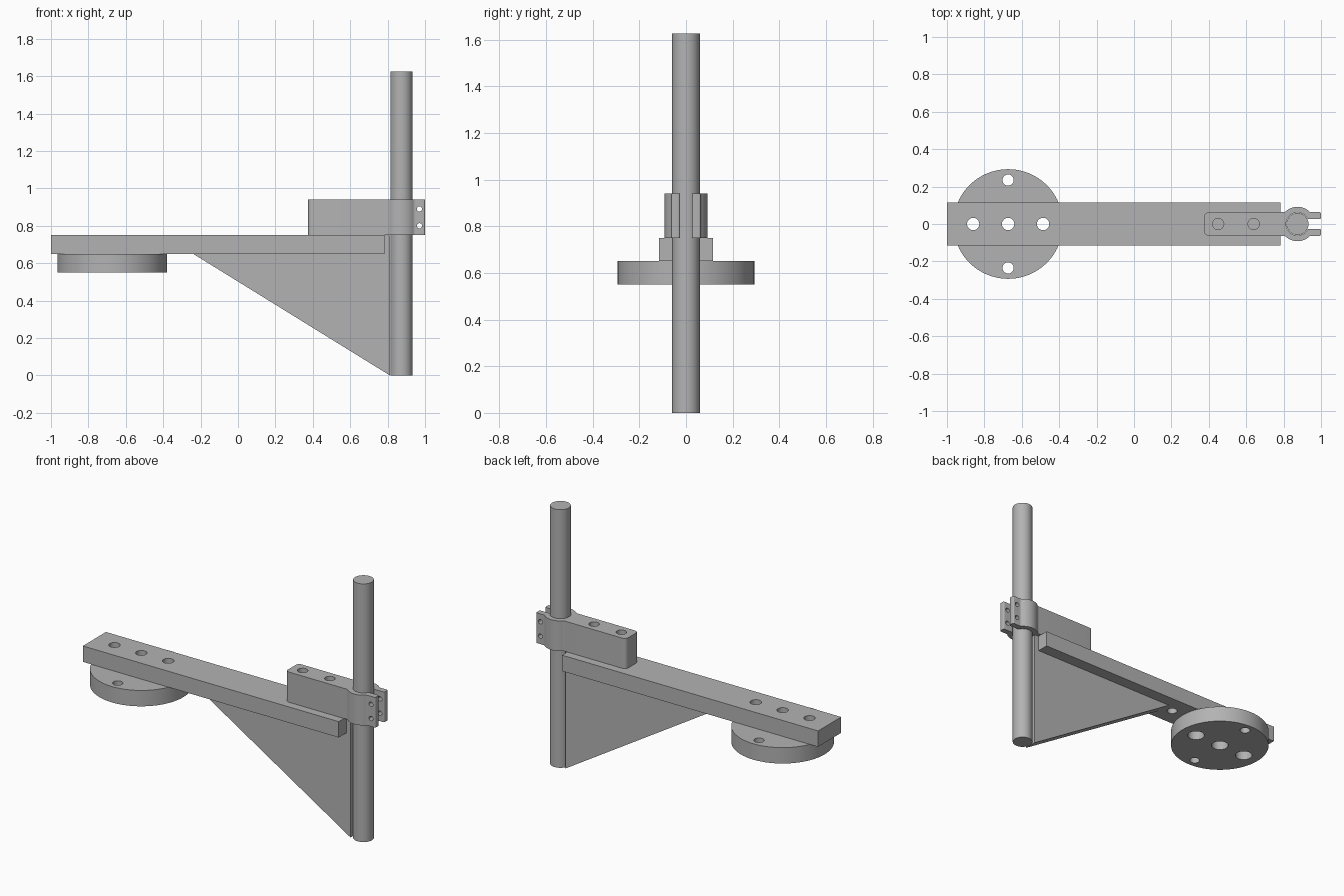
import bpy, bmesh, math
from mathutils import Matrix, Vector

if "Cube" in bpy.data.objects:
    bpy.data.objects.remove(bpy.data.objects["Cube"], do_unlink=True)

steel = bpy.data.materials.new("plain_grey")
steel.use_nodes = True
GREY = (0.45, 0.45, 0.45, 1)
steel.diffuse_color = GREY
bsdf = next(n for n in steel.node_tree.nodes if n.type == 'BSDF_PRINCIPLED')
bsdf.inputs["Base Color"].default_value = GREY


def make(name, bm):
    bmesh.ops.recalc_face_normals(bm, faces=bm.faces)
    mesh = bpy.data.meshes.new(name)
    bm.to_mesh(mesh)
    bm.free()
    mesh.materials.append(steel)
    ob = bpy.data.objects.new(name, mesh)
    bpy.context.collection.objects.link(ob)
    return ob


def prism(name, outline, offset, rounds=()):
    """Extrude an outline of 3D points; rounds = (x, radius) of upright edges to round."""
    bm = bmesh.new()
    face = bm.faces.new([bm.verts.new(p) for p in outline])
    ext = bmesh.ops.extrude_face_region(bm, geom=[face])
    bmesh.ops.translate(bm, vec=offset,
                        verts=[g for g in ext["geom"] if isinstance(g, bmesh.types.BMVert)])
    for x, radius in rounds:
        edges = [e for e in bm.edges if all(abs(v.co.x - x) < 1e-4 for v in e.verts)
                 and abs(e.verts[0].co.z - e.verts[1].co.z) > 0.01]
        bmesh.ops.bevel(bm, geom=edges, offset=radius, segments=5, profile=0.5,
                        affect='EDGES', clamp_overlap=True)
    return make(name, bm)


def cylinder(name, radius, centre, depth, axis='Z', segments=48):
    bm = bmesh.new()
    turn = Matrix.Rotation(math.pi / 2, 4, 'X') if axis == 'Y' else Matrix()
    bmesh.ops.create_cone(bm, cap_ends=True, segments=segments, radius1=radius,
                          radius2=radius, depth=depth,
                          matrix=Matrix.Translation(centre) @ turn)
    return make(name, bm)


def drill(ob, holes, axis='Z'):
    """Cut round holes given as (radius, centre, depth)."""
    for radius, centre, depth in holes:
        cutter = cylinder("hole_cutter", radius, centre, depth, axis, 32)
        cutter.hide_render = True
        mod = ob.modifiers.new("hole", 'BOOLEAN')
        mod.operation, mod.solver, mod.object = 'DIFFERENCE', 'EXACT', cutter
        bpy.context.view_layer.objects.active = ob
        bpy.ops.object.modifier_apply(modifier=mod.name)
        bpy.data.objects.remove(cutter, do_unlink=True)


def arc(cx, cy, radius, start, end, steps):
    angles = [math.radians(start + (end - start) * i / steps) for i in range(steps + 1)]
    return [(cx + radius * math.cos(a), cy + radius * math.sin(a)) for a in angles]


POLE_X, DISC_X, PITCH = 0.874, -0.673, 0.187
ARM_LOW, ARM_TOP, CLAMP_TOP = 0.65, 0.75, 0.94

# Upright pole
pole = cylinder("pole", 0.059, (POLE_X, 0, 0.8125), 1.625, segments=64)

# Horizontal arm with three through holes and one blind hole underneath
arm = prism("arm", [(-1, -0.115, ARM_LOW), (0.782, -0.115, ARM_LOW),
                    (0.782, 0.115, ARM_LOW), (-1, 0.115, ARM_LOW)],
            (0, 0, ARM_TOP - ARM_LOW))
drill(arm, [(0.033, (DISC_X + i * PITCH, 0, 0.7), 0.3) for i in (-1, 0, 1)])
drill(arm, [(0.03, (DISC_X + 2 * PITCH, 0, ARM_LOW), 0.12)])

# Round mounting disc under the arm
disc = cylinder("mounting_disc", 0.293, (DISC_X, 0, 0.6), 0.1, segments=96)
drill(disc, [(0.05, (DISC_X + i * PITCH, 0, 0.6), 0.3) for i in (-1, 0, 1)]
      + [(0.03, (DISC_X, s * 0.235, 0.6), 0.3) for s in (-1, 1)])

# Triangular brace between arm and pole
brace = prism("brace", [(-0.24, -0.04, ARM_LOW), (0.812, -0.04, 0), (0.812, -0.04, ARM_TOP - 0.002),
                        (0.775, -0.04, ARM_TOP - 0.002), (0.775, -0.04, ARM_LOW)],
              (0, 0.08, 0))

# Clamp: block, split ring and two lugs as one mirrored outline
RING, BORE, HALF, SLIT, FILLET = 0.092, 0.061, 0.063, 0.026, 0.018
fy = HALF + FILLET
fx = math.sqrt((RING + FILLET) ** 2 - fy ** 2)
touch = math.degrees(math.atan2(fy, fx))
slit_angle = math.degrees(math.asin(SLIT / BORE))
outer = ([(0.375 - POLE_X, HALF)]
         + arc(-fx, fy, FILLET, 270, 360 - touch, 5)
         + arc(0, 0, RING, 180 - touch, touch, 20)[1:-1]
         + arc(fx, fy, FILLET, 180 + touch, 270, 5)
         + [(1 - POLE_X, HALF), (1 - POLE_X, SLIT)])
bore = arc(0, 0, BORE, slit_angle, 360 - slit_angle, 44)
half_back = [(x, -y) for x, y in reversed(outer)]
clamp = prism("clamp", [(POLE_X + x, y, ARM_TOP) for x, y in outer + bore + half_back],
              (0, 0, CLAMP_TOP - ARM_TOP), rounds=((0.375, 0.025), (1.0, 0.008)))
drill(clamp, [(0.03, (x, 0, 0.85), 0.4) for x in (0.45, 0.64)])
drill(clamp, [(0.014, (0.97, 0, z), 0.4) for z in (0.8, 0.89)], 'Y')

# Smooth the round walls, keep the edges sharp
bpy.ops.object.select_all(action='DESELECT')
for ob in (pole, arm, disc, brace, clamp):
    ob.select_set(True)
bpy.context.view_layer.objects.active = pole
bpy.ops.object.shade_smooth_by_angle(angle=math.radians(30))
